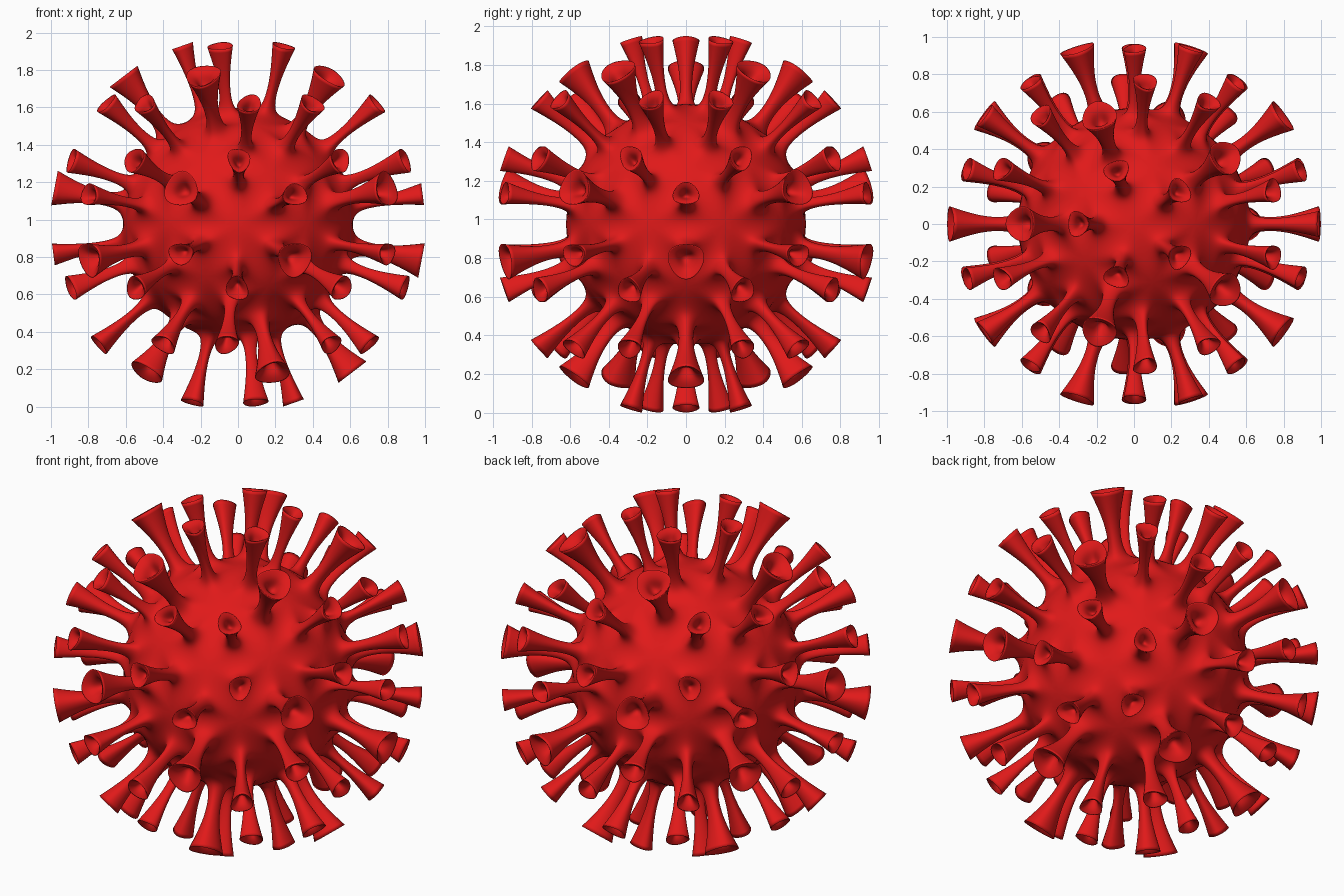
import bpy, bmesh
from mathutils import Vector

if "Cube" in bpy.data.objects:
    bpy.data.objects.remove(bpy.data.objects["Cube"])

BODY_R = 0.64
CENTRE = Vector((0, 0, 0.975))

# Spike rings: (distance from centre, scale of the body face)
BIG = [(0.64, 0.33), (0.82, 0.32), (1.0, 0.88), (0.975, 0.40), (0.91, 0.20)]
SMALL = [(0.64, 0.27), (0.82, 0.27), (1.0, 0.65), (0.98, 0.30), (0.92, 0.13)]
RIM = 2

bm = bmesh.new()
bmesh.ops.create_icosphere(bm, subdivisions=2, radius=BODY_R)
crease = bm.edges.layers.float.new("crease_edge")
faces = list(bm.faces)
mean_area = sum(f.calc_area() for f in faces) / len(faces)

# Grow one flared, hollow-tipped spike from every face of the body
for f in faces:
    rings = BIG if f.calc_area() > mean_area else SMALL
    loop = list(f.verts)
    c = f.calc_center_median()
    n = c.normalized()
    offsets = [v.co - c for v in loop]
    bm.faces.remove(f)
    for i, (h, s) in enumerate(rings):
        ring = [bm.verts.new(n * h + o * s) for o in offsets]
        for k in range(3):
            j = (k + 1) % 3
            bm.faces.new((loop[k], loop[j], ring[j], ring[k]))
        if i == RIM:
            for k in range(3):
                bm.edges.get((ring[k], ring[(k + 1) % 3]))[crease] = 1.0
        loop = ring
    bm.faces.new(loop)

bmesh.ops.translate(bm, verts=bm.verts, vec=CENTRE)
bmesh.ops.recalc_face_normals(bm, faces=bm.faces)
for f in bm.faces:
    f.smooth = True

mesh = bpy.data.meshes.new("spiked_sphere")
bm.to_mesh(mesh)
bm.free()
obj = bpy.data.objects.new("spiked_sphere", mesh)
bpy.context.collection.objects.link(obj)

# Round everything off
sub = obj.modifiers.new("smooth", 'SUBSURF')
sub.levels = sub.render_levels = 3

# Red surface
red = bpy.data.materials.new("red")
red.diffuse_color = (0.75, 0.01, 0.01, 1)
red.use_nodes = True
red.node_tree.nodes["Principled BSDF"].inputs["Base Color"].default_value = red.diffuse_color
mesh.materials.append(red)
